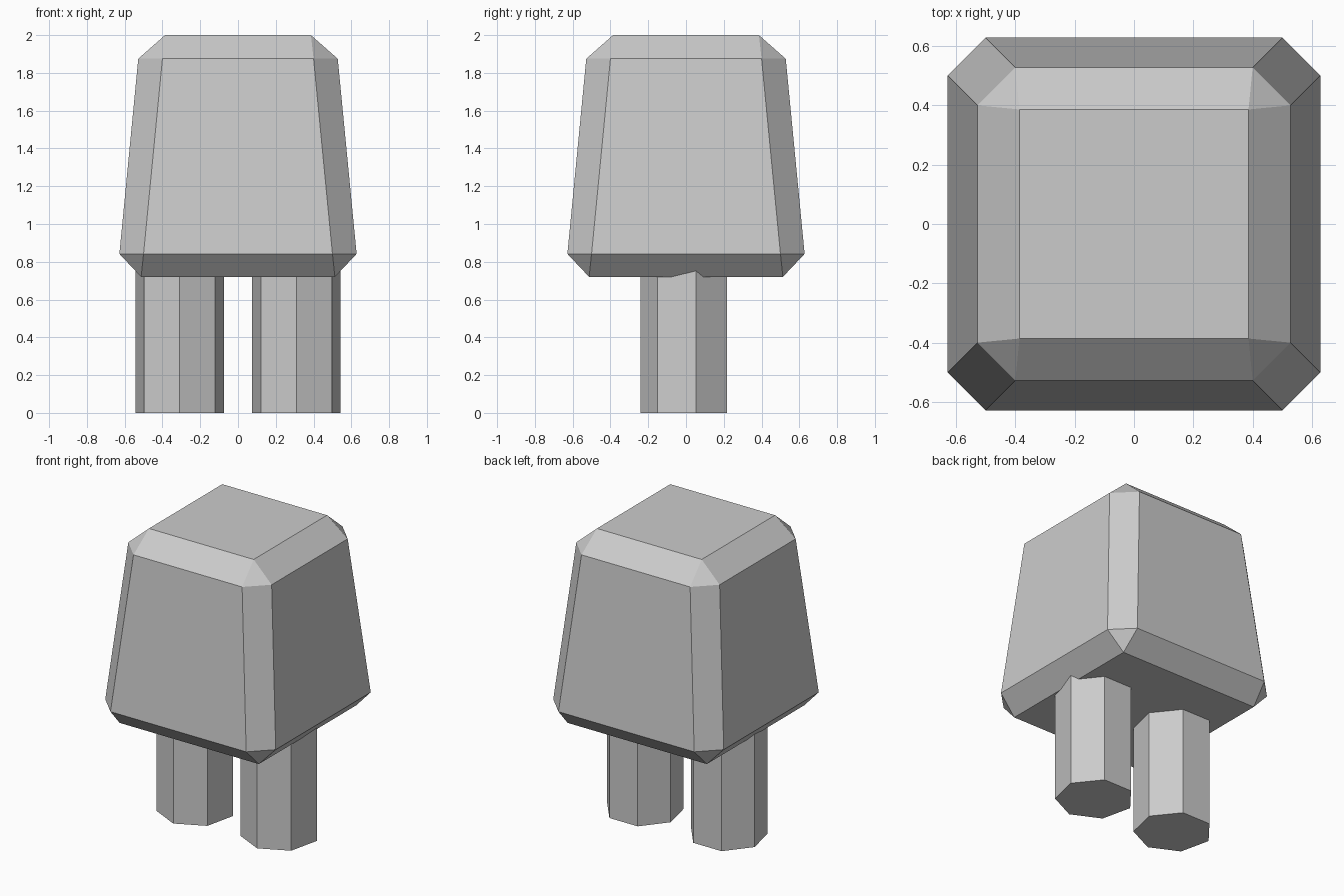
import bpy
import bmesh
import math

cube = bpy.data.objects.get("Cube")
if cube:
    bpy.data.objects.remove(cube, do_unlink=True)

# Plain grey used by every part
grey = bpy.data.materials.new("plain_grey")
grey.use_nodes = True
colour = (0.6, 0.6, 0.6, 1)
grey.diffuse_color = colour
grey.node_tree.nodes["Principled BSDF"].inputs["Base Color"].default_value = colour


def add_object(name, bm):
    bmesh.ops.recalc_face_normals(bm, faces=bm.faces)
    mesh = bpy.data.meshes.new(name)
    bm.to_mesh(mesh)
    bm.free()
    mesh.materials.append(grey)
    obj = bpy.data.objects.new(name, mesh)
    bpy.context.collection.objects.link(obj)
    return obj


def square_ring(half, z):
    return [(sx * half, sy * half, z) for sx in (-1, 1) for sy in (-1, 1)]


def cut_corner_ring(half, edge, z):
    return [(sx * a, sy * b, z) for sx in (-1, 1) for sy in (-1, 1)
            for a, b in ((half, edge), (edge, half))]


# Tapered body with chamfered edges: a convex shell over four rings
bm = bmesh.new()
rings = (square_ring(0.513, 0.72) + cut_corner_ring(0.628, 0.5, 0.842)
         + cut_corner_ring(0.528, 0.4, 1.875) + square_ring(0.386, 2.0))
for point in rings:
    bm.verts.new(point)
bmesh.ops.convex_hull(bm, input=bm.verts)
bmesh.ops.dissolve_limit(bm, angle_limit=math.radians(1),
                         verts=bm.verts, edges=bm.edges)
add_object("body", bm)

# Seven-sided legs, one corner pointing forward, tops sunk into the body
LEG_TOP = 0.84
for name, x in (("left_leg", 0.309), ("right_leg", -0.309)):
    bm = bmesh.new()
    ring = []
    for i in range(7):
        a = math.tau * i / 7
        ring.append(bm.verts.new((0.24 * math.sin(a), -0.24 * math.cos(a), 0)))
    base = bm.faces.new(ring)
    top = bmesh.ops.extrude_face_region(bm, geom=[base], use_keep_orig=True)
    bmesh.ops.translate(bm, vec=(0, 0, LEG_TOP),
                        verts=[v for v in top["geom"] if isinstance(v, bmesh.types.BMVert)])
    add_object(name, bm).location.x = x
